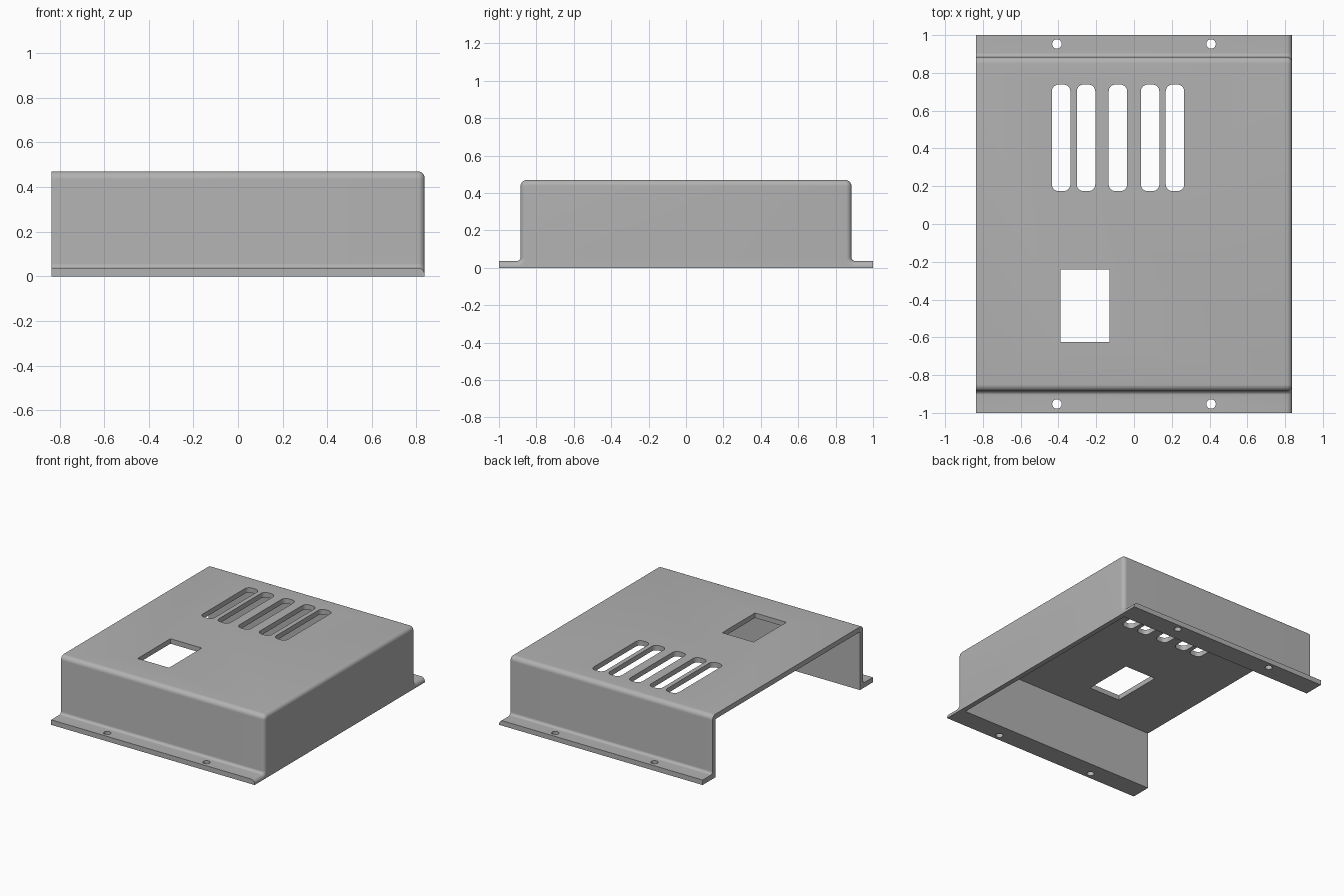
import bpy, bmesh, math

if "Cube" in bpy.data.objects:
    bpy.data.objects.remove(bpy.data.objects["Cube"])

HALF_X = 0.837      # half length
WALL_Y = 0.885      # outer face of side walls
HEIGHT = 0.47
SHEET = 0.037       # sheet thickness
R = 0.03            # outer bend radius
FOOT_R = 0.02       # bend radius above the flange
STEPS = 8

grey = bpy.data.materials.new("sheet grey")
grey.use_nodes = True
colour = (0.445, 0.445, 0.445, 1)
grey.diffuse_color = colour
grey.node_tree.nodes["Principled BSDF"].inputs["Base Color"].default_value = colour


def loft(name, sections):
    """Skin a closed solid through equal-length point rings."""
    bm = bmesh.new()
    rings = [[bm.verts.new(p) for p in ring] for ring in sections]
    for a, b in zip(rings, rings[1:]):
        for i in range(len(a)):
            j = (i + 1) % len(a)
            bm.faces.new((a[i], a[j], b[j], b[i]))
    bm.faces.new(rings[0])
    bm.faces.new(rings[-1])
    bmesh.ops.recalc_face_normals(bm, faces=bm.faces)
    mesh = bpy.data.meshes.new(name)
    bm.to_mesh(mesh)
    bm.free()
    obj = bpy.data.objects.new(name, mesh)
    bpy.context.collection.objects.link(obj)
    mesh.materials.append(grey)
    return obj


def arc(cx, cy, r, start, end, steps=STEPS):
    angles = [math.radians(start + (end - start) * i / steps) for i in range(steps + 1)]
    return [(cx + r * math.cos(a), cy + r * math.sin(a)) for a in angles]


def hat_section(x, inset):
    """Hat profile across y and z, drawn in by inset on its upper side."""
    wall, foot_r = WALL_Y - inset, FOOT_R + inset
    foot_z = SHEET - inset
    half = [(1, 0), (1, foot_z)]
    half += arc(wall + foot_r, foot_z + foot_r, foot_r, 270, 180)
    half += arc(WALL_Y - R - 0.005, HEIGHT - R - 0.005, R + 0.005 - inset, 0, 90)
    mirrored = [(-y, z) for y, z in reversed(half)]
    return [(x, y, z) for y, z in half + mirrored]


# Folded cover, with a rounded rim around its closed end
sections = [hat_section(-HALF_X, 0)]
for i in range(STEPS + 1):
    a = math.pi / 2 * i / STEPS
    sections.append(hat_section(HALF_X - R + R * math.sin(a), R * (1 - math.cos(a))))
cover = loft("cover", sections)


def cut(name, outline, z0, z1):
    """Remove an extruded outline from the cover."""
    cutter = loft(name, [[(x, y, z) for x, y in outline] for z in (z0, z1)])
    cutter.hide_render = True
    mod = cover.modifiers.new(name, 'BOOLEAN')
    mod.operation = 'DIFFERENCE'
    mod.solver = 'EXACT'
    mod.object = cutter
    bpy.context.view_layer.objects.active = cover
    bpy.ops.object.modifier_apply(modifier=name)
    bpy.data.objects.remove(cutter)


def rectangle(x0, x1, y0, y1):
    return [(x0, y0), (x1, y0), (x1, y1), (x0, y1)]


def rounded(x0, x1, y0, y1, r):
    return (arc(x0 + r, y0 + r, r, 180, 270) + arc(x1 - r, y0 + r, r, 270, 360)
            + arc(x1 - r, y1 - r, r, 0, 90) + arc(x0 + r, y1 - r, r, 90, 180))


# Hollow inside, open below and at one end
inner = WALL_Y - SHEET
cut("cavity", rectangle(-1, HALF_X - SHEET, -inner, inner), -0.1, HEIGHT - SHEET)

# Square window and vent slots in the top
cut("window", rectangle(-0.388, -0.13, -0.625, -0.24), 0.3, 0.6)
for x in (-0.386, -0.254, -0.085, 0.085, 0.217):
    cut("vent_slot", rounded(x - 0.049, x + 0.049, 0.174, 0.738, 0.036), 0.3, 0.6)

# Screw holes in the flanges
for x in (-0.408, 0.408):
    for y in (-0.953, 0.953):
        cut("screw_hole", arc(x, y, 0.025, 0, 345, 23), -0.1, 0.2)

bpy.ops.object.select_all(action='DESELECT')
cover.select_set(True)
bpy.context.view_layer.objects.active = cover
bpy.ops.object.shade_smooth_by_angle(angle=math.radians(30))
